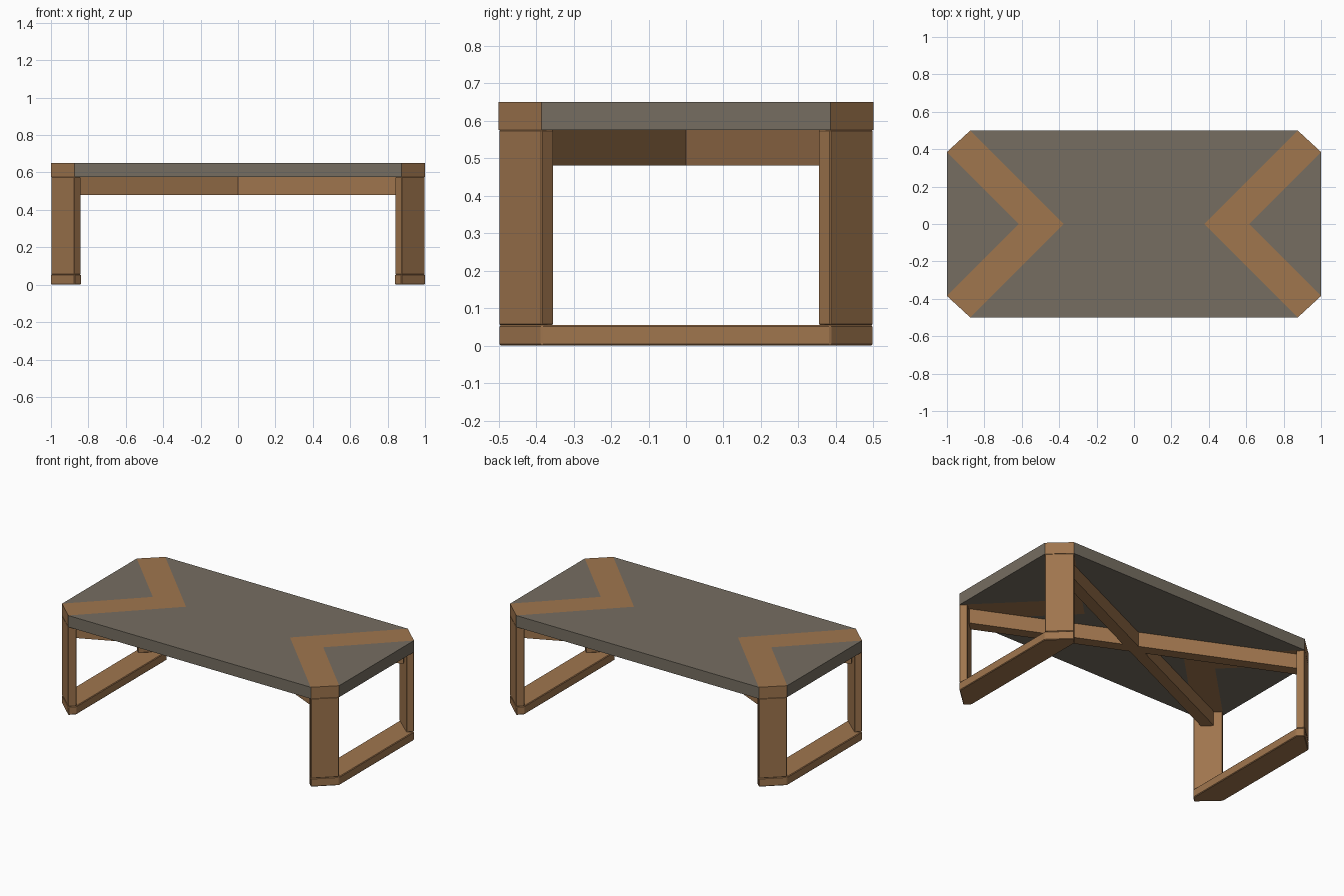
import bpy, bmesh
from math import atan2, hypot
from mathutils import Matrix

if "Cube" in bpy.data.objects:
    bpy.data.objects.remove(bpy.data.objects["Cube"])


def material(name, rgb):
    m = bpy.data.materials.new(name)
    m.diffuse_color = (*rgb, 1)
    m.use_nodes = True
    m.node_tree.nodes["Principled BSDF"].inputs["Base Color"].default_value = m.diffuse_color
    return m


WOOD = material("oak wood", (0.35, 0.18, 0.076))
GREY = material("warm grey top", (0.18, 0.155, 0.12))
Z_FOOT, Z_BEAM, Z_TOP, Z_MAX = 0.055, 0.48, 0.575, 0.65


def prism(name, outline, z0, z1, mat, bevel=0.0):
    """Extrude a plan outline from z0 to z1."""
    bm = bmesh.new()
    face = bm.faces.new([bm.verts.new((x, y, z0)) for x, y in outline])
    ext = bmesh.ops.extrude_face_region(bm, geom=[face])
    for v in ext["geom"]:
        if isinstance(v, bmesh.types.BMVert):
            v.co.z = z1
    bmesh.ops.recalc_face_normals(bm, faces=bm.faces)
    if bevel:
        bmesh.ops.bevel(bm, geom=bm.edges[:], offset=bevel, segments=1,
                        affect='EDGES', profile=0.5)
    me = bpy.data.meshes.new(name)
    bm.to_mesh(me)
    bm.free()
    me.materials.append(mat)
    ob = bpy.data.objects.new(name, me)
    bpy.context.collection.objects.link(ob)
    return ob


# Grey centre panel of the top
prism("top_centre_panel",
      [(-0.875, -0.5), (0.875, -0.5), (0.375, 0), (0.875, 0.5), (-0.875, 0.5), (-0.375, 0)],
      Z_TOP, Z_MAX, GREY)

for side, s in (("left", -1), ("right", 1)):
    # Grey triangle at the end of the top
    prism(f"{side}_end_panel", [(s, -0.385), (s, 0.385), (s * 0.615, 0)], Z_TOP, Z_MAX, GREY)
    # Wooden chevron set flush in the top
    prism(f"{side}_chevron",
          [(s, -0.385), (s * 0.615, 0), (s, 0.385), (s * 0.875, 0.5), (s * 0.375, 0), (s * 0.875, -0.5)],
          Z_TOP, Z_MAX, WOOD)
    # Floor runner joining the two legs
    prism(f"{side}_floor_runner",
          [(s, -0.385), (s, 0.385), (s * 0.875, 0.5), (s * 0.84, 0.465), (s * 0.84, -0.465), (s * 0.875, -0.5)],
          0, Z_FOOT, WOOD, 0.004)
    # Flat diagonal legs at the corners
    for end, t in (("front", -1), ("back", 1)):
        prism(f"{end}_{side}_leg",
              [(s * x, t * y) for x, y in ((1, 0.385), (0.875, 0.5), (0.84, 0.465), (0.968, 0.353))],
              Z_FOOT, Z_TOP, WOOD, 0.003)

# Crossed beams under the top, from leg to leg
half, w = hypot(0.91, 0.415), 0.035
for name, t in (("rising", 1), ("falling", -1)):
    beam = prism(f"{name}_cross_beam", [(-half, -w), (half, -w), (half, w), (-half, w)],
                 Z_BEAM, Z_TOP, WOOD)
    beam.data.transform(Matrix.Rotation(atan2(t * 0.415, 0.91), 4, 'Z'))
